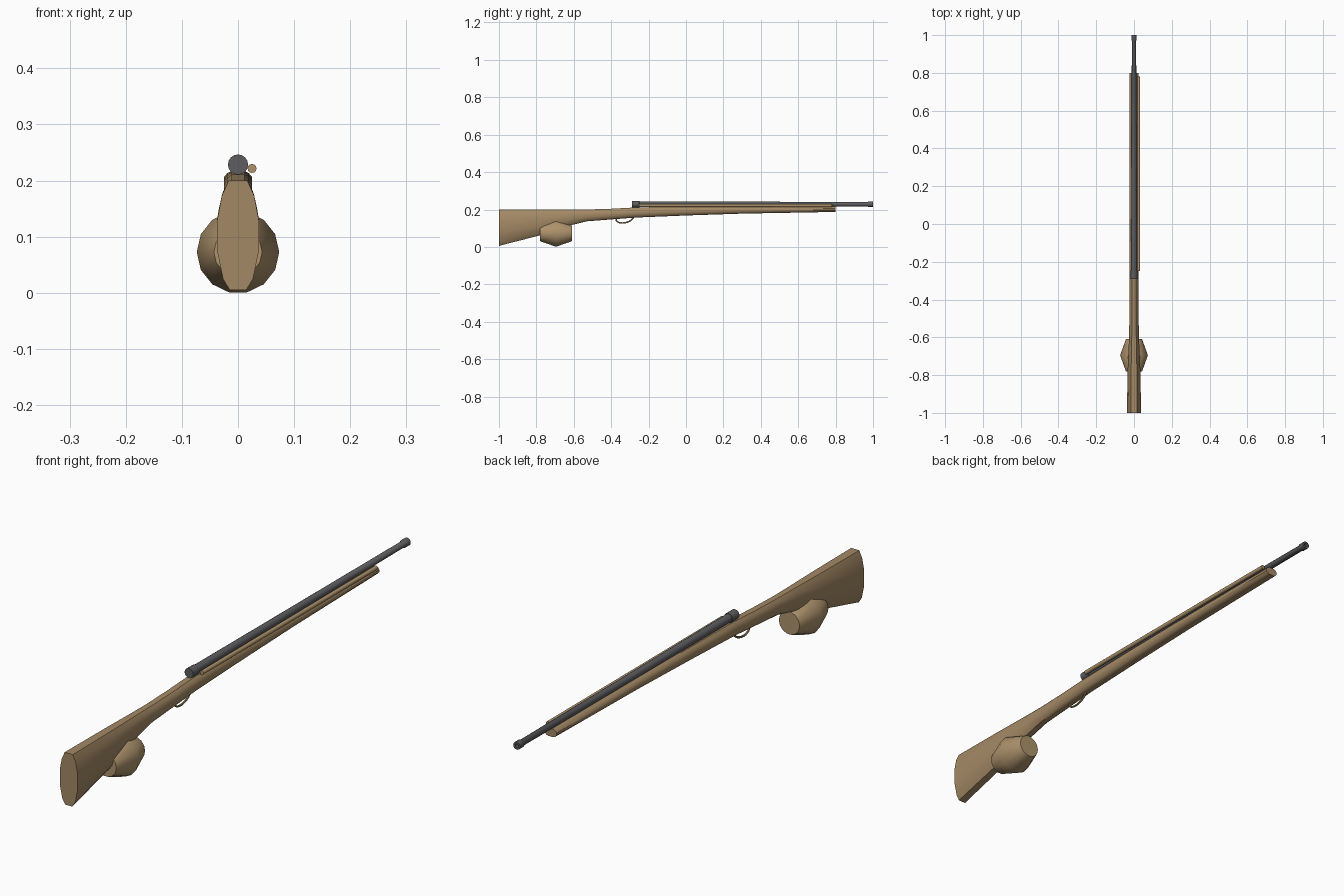
import bpy, bmesh, math

if "Cube" in bpy.data.objects:
    bpy.data.objects.remove(bpy.data.objects["Cube"])


def material(name, rgb):
    m = bpy.data.materials.new(name)
    m.diffuse_color = (*rgb, 1)
    m.use_nodes = True
    m.node_tree.nodes["Principled BSDF"].inputs["Base Color"].default_value = m.diffuse_color
    return m


WOOD = material("wood", (0.37, 0.25, 0.13))
BRASS = material("brass", (0.42, 0.29, 0.15))
STEEL = material("steel", (0.11, 0.11, 0.12))


def loft(name, rings, mat, angle=35, caps=True):
    """Skin a list of closed rings of equal point count."""
    bm = bmesh.new()
    loops = [[bm.verts.new(p) for p in ring] for ring in rings]
    n = len(loops[0])
    for a, b in zip(loops, loops[1:]):
        for i in range(n):
            j = (i + 1) % n
            bm.faces.new((a[i], a[j], b[j], b[i]))
    if caps:
        bm.faces.new(loops[0])
        bm.faces.new(loops[-1])
    bmesh.ops.recalc_face_normals(bm, faces=bm.faces)
    me = bpy.data.meshes.new(name)
    bm.to_mesh(me)
    bm.free()
    ob = bpy.data.objects.new(name, me)
    bpy.context.collection.objects.link(ob)
    me.materials.append(mat)
    bpy.ops.object.select_all(action='DESELECT')
    ob.select_set(True)
    bpy.context.view_layer.objects.active = ob
    bpy.ops.object.shade_smooth_by_angle(angle=math.radians(angle))
    return ob


def turned(name, x, z, profile, sides, mat, angle=35):
    """Turned part along y from (y, radius) pairs."""
    rings = [[(x + r * math.cos(math.tau * i / sides), y, z + r * math.sin(math.tau * i / sides))
              for i in range(sides)] for y, r in profile]
    return loft(name, rings, mat, angle)


# Stock: one rounded cross-section scaled along the length (y, half width, bottom, top)
half = [(0.45, 1), (0.78, 0.72), (1, 0.28), (1, -0.3), (0.72, -0.8), (0.4, -1)]
section = half + [(-x, z) for x, z in reversed(half)]
stations = [(-1.0, 0.037, 0.005, 0.2), (-0.975, 0.037, 0.012, 0.2),
            (-0.78, 0.034, 0.062, 0.2), (-0.62, 0.027, 0.115, 0.2),
            (-0.53, 0.025, 0.137, 0.2), (-0.4, 0.025, 0.147, 0.204),
            (-0.27, 0.025, 0.157, 0.211), (0.0, 0.025, 0.168, 0.215),
            (0.3, 0.025, 0.178, 0.216), (0.8, 0.025, 0.187, 0.217)]
loft("stock", [[(w * x, y, (lo + hi) / 2 + z * (hi - lo) / 2) for x, z in section]
               for y, w, lo, hi in stations], WOOD)

# Barrel with breech collar, muzzle ring and bore
turned("barrel", 0, 0.2285,
       [(-0.29, 0.018), (-0.25, 0.018), (-0.249, 0.0155), (0.33, 0.0135), (0.97, 0.0115),
        (0.975, 0.0145), (1.0, 0.0145), (1.0, 0.007), (0.96, 0.007)], 16, STEEL)

# Side rod
turned("side_rod", 0.025, 0.2215, [(-0.25, 0.008), (0.78, 0.008)], 12, BRASS)

# Reservoir under the butt
turned("reservoir", 0, 0.0725, [(-0.78, 0.043), (-0.695, 0.0735), (-0.61, 0.043)], 14, BRASS, 45)

# Trigger guard: half-loop of thin tube
guard = []
for k in range(13):
    t = math.pi * k / 12
    guard.append([(0.004 * math.cos(a),
                   -0.327 + (0.047 + 0.004 * math.sin(a)) * math.cos(t),
                   0.156 - (0.027 + 0.004 * math.sin(a)) * math.sin(t) + 0.008 * math.cos(t))
                  for a in (math.tau * i / 8 for i in range(8))])
loft("trigger_guard", guard, BRASS)
